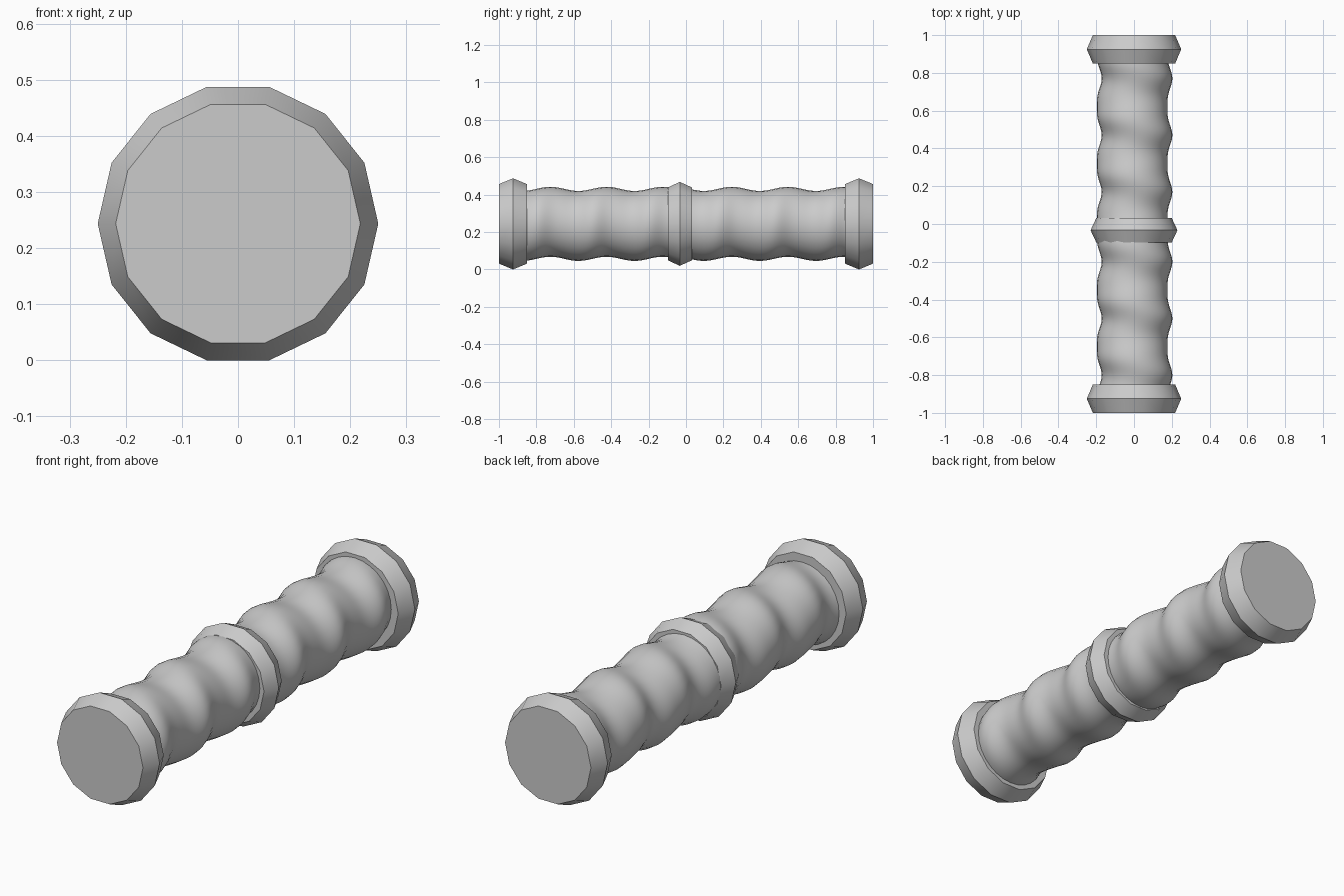
import bpy, bmesh, math

if "Cube" in bpy.data.objects:
    bpy.data.objects.remove(bpy.data.objects["Cube"])

CZ = 0.2437  # height of the long axis

grey = bpy.data.materials.new("light_grey")
grey.diffuse_color = (0.6, 0.6, 0.6, 1)
grey.use_nodes = True
grey.node_tree.nodes["Principled BSDF"].inputs["Base Color"].default_value = grey.diffuse_color


def tube(name, rings, sides):
    """Capped tube along y from (y, radius, x offset, z offset) rings."""
    bm = bmesh.new()
    loops = []
    for y, r, ox, oz in rings:
        loops.append([bm.verts.new((ox + r * math.cos(2 * math.pi * k / sides), y,
                                    CZ + oz + r * math.sin(2 * math.pi * k / sides)))
                      for k in range(sides)])
    for a, b in zip(loops, loops[1:]):
        for k in range(sides):
            n = (k + 1) % sides
            bm.faces.new((a[k], a[n], b[n], b[k]))
    bm.faces.new(loops[0])
    bm.faces.new(loops[-1])
    bmesh.ops.recalc_face_normals(bm, faces=bm.faces)
    me = bpy.data.meshes.new(name)
    bm.to_mesh(me)
    bm.free()
    me.materials.append(grey)
    ob = bpy.data.objects.new(name, me)
    bpy.context.collection.objects.link(ob)
    bpy.ops.object.select_all(action='DESELECT')
    ob.select_set(True)
    bpy.context.view_layer.objects.active = ob
    bpy.ops.object.shade_smooth_by_angle(angle=math.radians(32))
    return ob


def collar(name, y, half, edge, ridge):
    """Ring with a raised middle ridge."""
    tube(name, [(y - half, edge, 0, 0), (y, ridge, 0, 0), (y + half, edge, 0, 0)], 14)


def wavy_body(name, y0, y1, crest):
    """Round bar whose centre winds in a shallow helix."""
    rings = []
    steps = 60
    for i in range(steps + 1):
        y = y0 + (y1 - y0) * i / steps
        t = 2 * math.pi * (y - crest) / 0.3
        rings.append((y, 0.187, 0.013 * math.cos(t) + 0.003 * math.cos(2 * t),
                      0.011 * math.sin(t)))
    tube(name, rings, 28)


# End caps and middle collar
collar("front_cap", -0.925, 0.075, 0.218, 0.25)
collar("back_cap", 0.925, 0.075, 0.218, 0.25)
collar("middle_collar", -0.033, 0.064, 0.2, 0.23)

# Two wavy halves of the bar
wavy_body("front_bar", -0.9, -0.033, -0.5)
wavy_body("back_bar", -0.033, 0.9, 0.47)
